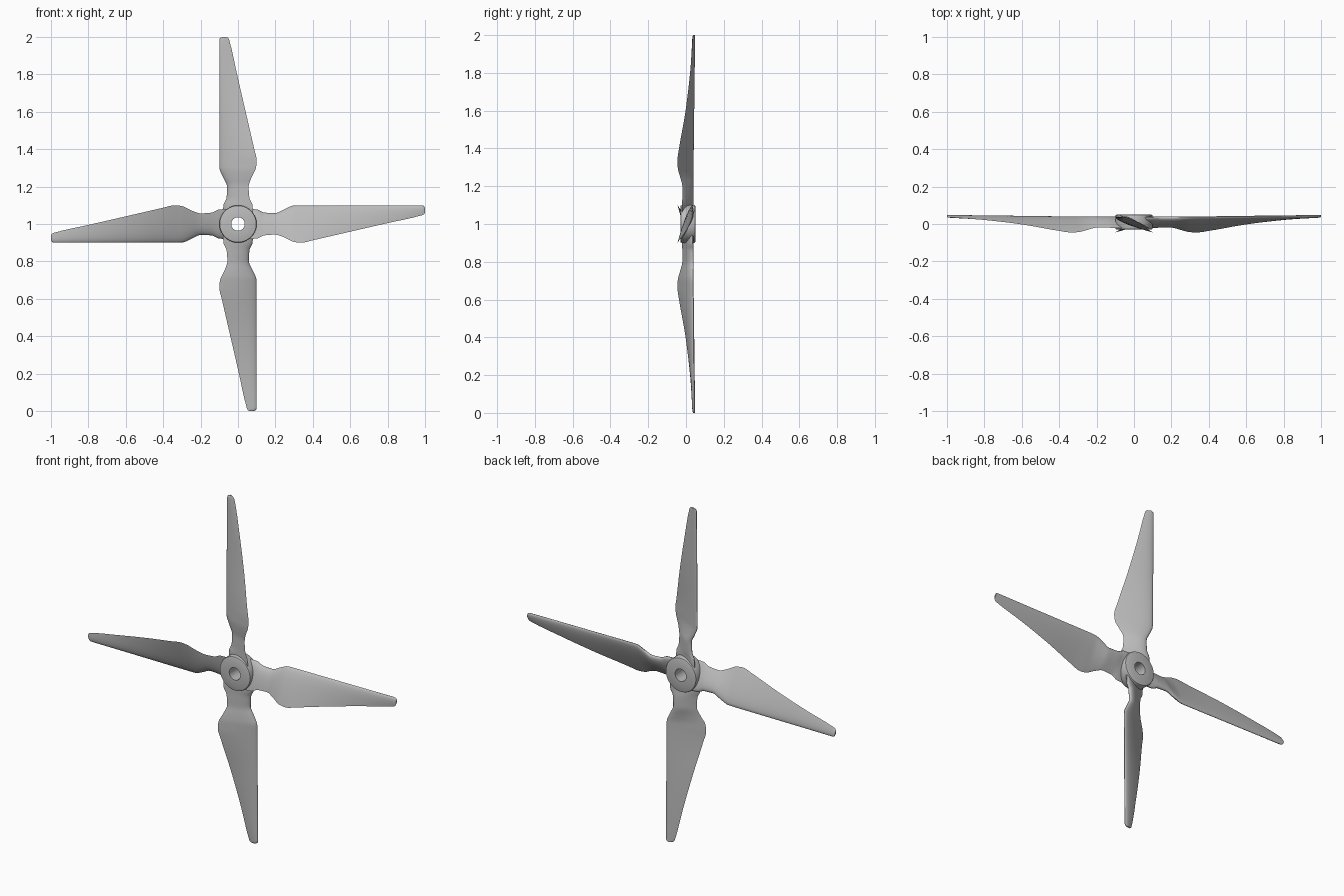
import bpy, bmesh, math
from mathutils import Matrix, Vector

cube = bpy.data.objects.get("Cube")
if cube:
    bpy.data.objects.remove(cube)

grey = bpy.data.materials.new("light grey plastic")
grey.use_nodes = True
colour = (0.5, 0.5, 0.5, 1)
grey.diffuse_color = colour
grey.node_tree.nodes["Principled BSDF"].inputs["Base Color"].default_value = colour

CENTRE = Vector((0, 0, 1))


def add_object(name, bm, angle):
    bmesh.ops.recalc_face_normals(bm, faces=bm.faces)
    mesh = bpy.data.meshes.new(name)
    bm.to_mesh(mesh)
    bm.free()
    mesh.materials.append(grey)
    obj = bpy.data.objects.new(name, mesh)
    bpy.context.collection.objects.link(obj)
    bpy.ops.object.select_all(action='DESELECT')
    obj.select_set(True)
    bpy.context.view_layer.objects.active = obj
    bpy.ops.object.shade_smooth_by_angle(angle=math.radians(angle))
    return obj


def loft(bm, rings, closed=False):
    """Skin rings of vertices; cap the ends unless the loft is closed."""
    pairs = list(zip(rings, rings[1:]))
    if closed:
        pairs.append((rings[-1], rings[0]))
    for a, b in pairs:
        n = len(a)
        for i in range(n):
            j = (i + 1) % n
            bm.faces.new((a[i], a[j], b[j], b[i]))
    if not closed:
        bm.faces.new(rings[0])
        bm.faces.new(rings[-1])


def spline(stations, steps):
    """Smooth rows between the stations without overshoot."""
    def slope(i, k):
        if i == 0 or i == len(stations) - 1:
            return None
        p, q, r = stations[i - 1:i + 2]
        s0 = (q[k] - p[k]) / (q[0] - p[0])
        s1 = (r[k] - q[k]) / (r[0] - q[0])
        return 0 if s0 * s1 <= 0 else 2 * s0 * s1 / (s0 + s1)

    rows = []
    for i, (a, b) in enumerate(zip(stations, stations[1:])):
        width = b[0] - a[0]
        for n in range(steps):
            t = n / steps
            row = [a[0] + width * t]
            for k in range(1, len(a)):
                chord = (b[k] - a[k]) / width
                m0, m1 = slope(i, k), slope(i + 1, k)
                m0 = chord if m0 is None else m0
                m1 = chord if m1 is None else m1
                row.append((2*t**3 - 3*t**2 + 1) * a[k] + (t**3 - 2*t**2 + t) * width * m0
                           + (3*t**2 - 2*t**3) * b[k] + (t**3 - t**2) * width * m1)
            rows.append(row)
    rows.append(list(stations[-1]))
    return rows


# Blade stations: radius, straight edge, swept edge, front depth, thickness
STATIONS = [
    (0.06, 0.08, -0.08, -0.025, 0.03),
    (0.10, 0.078, -0.078, -0.025, 0.03),
    (0.14, 0.061, -0.061, -0.022, 0.03),
    (0.20, 0.058, -0.057, -0.022, 0.029),
    (0.25, 0.08, -0.073, -0.034, 0.027),
    (0.30, 0.099, -0.096, -0.046, 0.025),
    (0.34, 0.1, -0.1, -0.047, 0.024),
    (0.40, 0.1, -0.087, -0.039, 0.023),
    (0.60, 0.1, -0.041, -0.004, 0.02),
    (0.80, 0.1, 0.005, 0.02, 0.017),
    (0.98, 0.1, 0.046, 0.034, 0.014),
    (0.994, 0.096, 0.052, 0.035, 0.012),
    (1.0, 0.086, 0.062, 0.037, 0.009),
]
BACK = 0.05


def foil(c):
    """Half thickness of a round-nosed section at chord fraction c."""
    return 1.48 * math.sqrt(c) - 0.63 * c - 1.76 * c**2 + 1.42 * c**3 - 0.5 * c**4


def make_blade(index):
    bm = bmesh.new()
    turn = Matrix.Translation(CENTRE) @ Matrix.Rotation(index * math.pi / 2, 4, 'Y')
    count = 12
    fractions = [(1 - math.cos(math.pi * i / count)) / 2 for i in range(count + 1)]
    outline = [(c, 1) for c in fractions] + [(c, -1) for c in fractions[-2:0:-1]]
    rings = []
    for r, top, low, front, thick in spline(STATIONS, 4):
        nose = Vector((top, BACK - thick / 2))
        tail = Vector((low, front + thick * 0.1))
        along = (tail - nose).normalized()
        across = Vector((-along.y, along.x))
        ring = []
        for c, side in outline:
            p = nose.lerp(tail, c) + across * side * thick * foil(c)
            ring.append(bm.verts.new(turn @ Vector((r, p.y, p.x))))
        rings.append(ring)
    loft(bm, rings)
    return add_object(f"blade_{index + 1}", bm, 50)


for i in range(4):
    make_blade(i)

# Hub: a bored disc with softened outer rims
FRONT, RADIUS, BORE, SOFT = -0.03, 0.1, 0.036, 0.008
profile = [(BORE, FRONT), (RADIUS - SOFT, FRONT), (RADIUS - SOFT * 0.3, FRONT + SOFT * 0.3),
           (RADIUS, FRONT + SOFT), (RADIUS, BACK - SOFT),
           (RADIUS - SOFT * 0.3, BACK - SOFT * 0.3), (RADIUS - SOFT, BACK), (BORE, BACK)]
bm = bmesh.new()
segments = 64
rings = []
for s in range(segments):
    a = math.tau * s / segments
    rings.append([bm.verts.new(CENTRE + Vector((r * math.cos(a), y, r * math.sin(a))))
                  for r, y in profile])
loft(bm, rings, closed=True)
add_object("hub", bm, 35)
